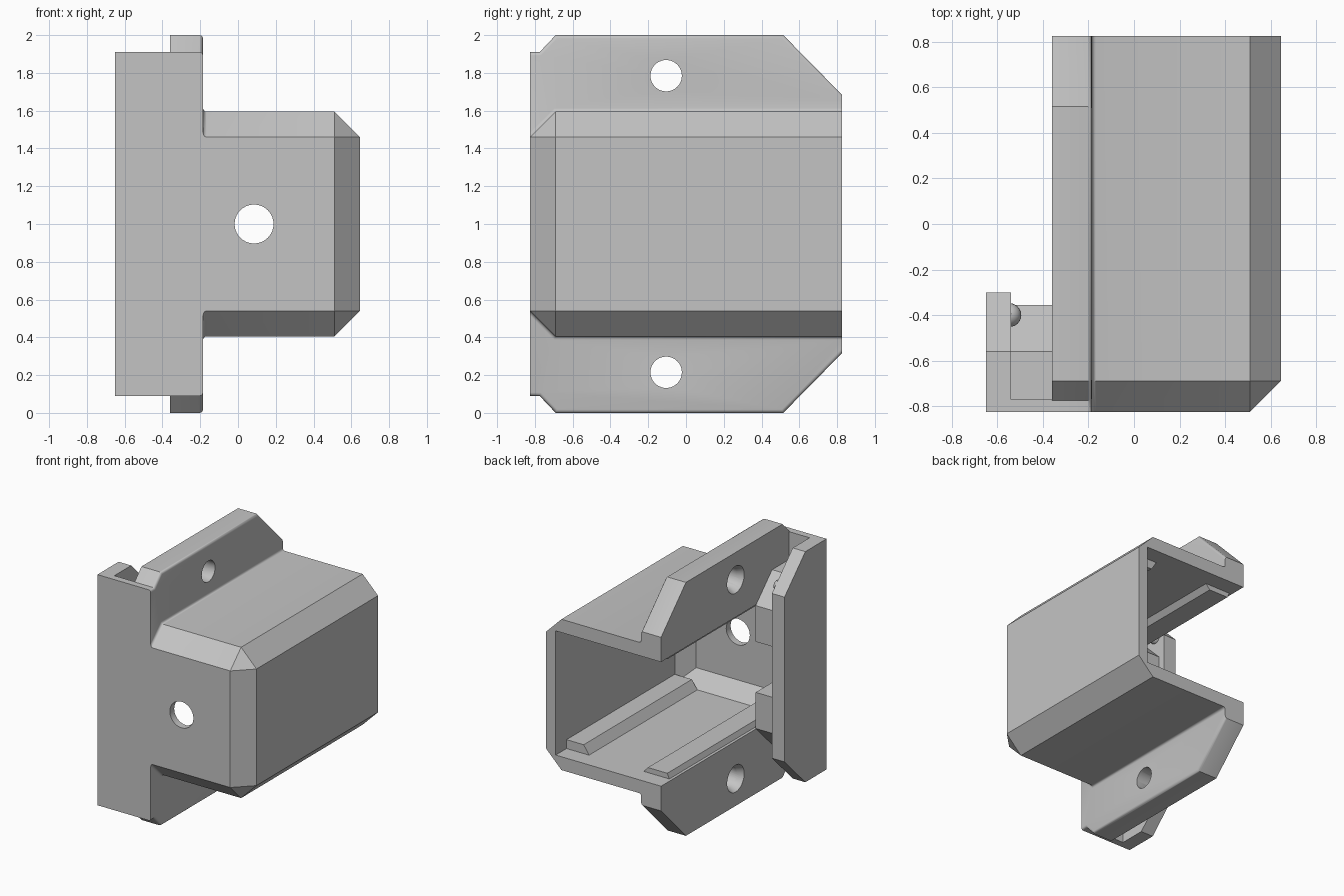
import bpy, bmesh
from mathutils import Matrix, Vector

if "Cube" in bpy.data.objects:
    bpy.data.objects.remove(bpy.data.objects["Cube"], do_unlink=True)

grey = bpy.data.materials.new("light grey plastic")
grey.use_nodes = True
grey.diffuse_color = (0.55, 0.55, 0.55, 1)
grey.node_tree.nodes["Principled BSDF"].inputs["Base Color"].default_value = (0.55, 0.55, 0.55, 1)


def finish(name, bm):
    bmesh.ops.recalc_face_normals(bm, faces=bm.faces)
    mesh = bpy.data.meshes.new(name)
    bm.to_mesh(mesh)
    bm.free()
    mesh.materials.append(grey)
    ob = bpy.data.objects.new(name, mesh)
    bpy.context.collection.objects.link(ob)
    return ob


def prism(name, profile, axis, lo, hi):
    """Extrude a flat profile along x (profile in y, z) or y (profile in x, z)."""
    bm = bmesh.new()
    place = (lambda a, b: (lo, a, b)) if axis == "x" else (lambda a, b: (a, lo, b))
    face = bm.faces.new([bm.verts.new(place(a, b)) for a, b in profile])
    out = bmesh.ops.extrude_face_region(bm, geom=[face])
    step = Vector((hi - lo, 0, 0)) if axis == "x" else Vector((0, hi - lo, 0))
    bmesh.ops.translate(bm, vec=step, verts=[v for v in out["geom"] if isinstance(v, bmesh.types.BMVert)])
    return finish(name, bm)


def chamfered_box(name, lo, hi, chamfer, side):
    """Box with the rims of its front face, and optionally its +x face, cut at 45 degrees."""
    lo, hi = Vector(lo), Vector(hi)
    bm = bmesh.new()
    bmesh.ops.create_cube(bm, size=1, matrix=Matrix.Translation((lo + hi) / 2) @ Matrix.Diagonal((*(hi - lo), 1)))

    def wanted(e):
        mid = (e.verts[0].co + e.verts[1].co) / 2
        left_end = abs(mid.x - lo.x) < 0.001
        front = abs(mid.y - lo.y) < 0.001
        right = abs(mid.x - hi.x) < 0.001
        back = abs(mid.y - hi.y) < 0.001
        return not left_end and not back and (front or (side and right))

    bmesh.ops.bevel(bm, geom=[e for e in bm.edges if wanted(e)], offset=chamfer,
                    segments=1, affect="EDGES")
    return finish(name, bm)


def cone(name, axis, centre, r1, r2, depth):
    bm = bmesh.new()
    rot = Matrix.Rotation(1.5707963, 4, "Y" if axis == "x" else "X")
    bmesh.ops.create_cone(bm, cap_ends=True, segments=40, radius1=r1, radius2=r2,
                          depth=depth, matrix=Matrix.Translation(centre) @ rot)
    return finish(name, bm)


def combine(target, tool, operation):
    mod = target.modifiers.new(operation, "BOOLEAN")
    mod.operation, mod.object, mod.solver = operation, tool, "EXACT"
    bpy.context.view_layer.objects.active = target
    bpy.ops.object.modifier_apply(modifier=mod.name)
    bpy.data.objects.remove(tool, do_unlink=True)


def flip(profile):
    return [(a, 2 - b) for a, b in profile]


# Mounting flange joined to the chamfered housing
half = [(-0.825, 0.09), (-0.775, 0.09), (-0.69, 0), (0.515, 0), (0.825, 0.315)]
housing = prism("housing", half + flip(half)[::-1], "x", -0.36, -0.185)
combine(housing, chamfered_box("shell", (-0.3, -0.825, 0.405), (0.645, 0.825, 1.595), 0.135, True), "UNION")

# Small rounding on the flange rim and where it meets the shell
bm = bmesh.new()
bm.from_mesh(housing.data)
bmesh.ops.dissolve_limit(bm, angle_limit=0.01, verts=bm.verts, edges=bm.edges)
rim = []
for e in bm.edges:
    a, b = (v.co for v in e.verts)
    on_face = abs(a.x + 0.185) < 0.001 and abs(b.x + 0.185) < 0.001
    at_end = abs(a.y - b.y) < 0.001 and abs(abs(a.y) - 0.825) < 0.001
    if on_face and not at_end and len(e.link_faces) == 2:
        rim.append(e)
bmesh.ops.bevel(bm, geom=rim, offset=0.018, segments=3, profile=0.5, affect="EDGES", clamp_overlap=True)
bm.to_mesh(housing.data)
bm.free()

# Hollow interior, open at the back and on the flange side
combine(housing, chamfered_box("hollow", (-0.5, -0.77, 0.51), (0.56, 1, 1.49), 0.11, False), "DIFFERENCE")

# Front cable hole and countersunk flange holes
combine(housing, cone("cable_hole", "y", (0.085, -0.75, 1), 0.103, 0.103, 0.4), "DIFFERENCE")
for z in (0.215, 1.785):
    combine(housing, cone("screw_hole", "x", (-0.27, -0.105, z), 0.083, 0.083, 0.5), "DIFFERENCE")
    combine(housing, cone("countersink", "x", (-0.35, -0.105, z), 0.12, 0.083, 0.08), "DIFFERENCE")

# Front web and the hooked lip beside the flange
prism("front_web", [(-0.54, 0.09), (-0.36, 0.09), (-0.36, 1.91), (-0.54, 1.91)], "y", -0.825, -0.77)
lip_half = [(-0.825, 0.09), (-0.56, 0.09), (-0.3, 0.35)]
prism("hook_lip", lip_half + flip(lip_half)[::-1], "x", -0.65, -0.54)

# Parts repeated at bottom and top
block = [(-0.77, 0.31), (-0.56, 0.31), (-0.355, 0.515), (-0.355, 0.8), (-0.77, 0.8)]
inner_rail = [(0.56, 0.505), (0.56, 0.58), (0.41, 0.58), (0.36, 0.505)]
outer_rail = [(-0.11, 0.505), (-0.15, 0.55), (-0.32, 0.55), (-0.34, 0.505)]
for level, shape in (("lower", list), ("upper", flip)):
    prism(level + "_spacer_block", shape(block), "x", -0.54, -0.36)
    prism(level + "_inner_rail", shape(inner_rail), "y", -0.66, 0.69)
    prism(level + "_outer_rail", shape(outer_rail), "y", -0.66, 0.69)
    # Rounded detent on the inside of the lip
    bm = bmesh.new()
    z = shape([(0, 0.33)])[0][1]
    bmesh.ops.create_uvsphere(bm, u_segments=24, v_segments=12, radius=0.052,
                              matrix=Matrix.Translation((-0.547, -0.4, z)))
    bump = finish(level + "_detent", bm)
    bump.data.shade_smooth()

# Smooth only the gentle curves
bpy.ops.object.select_all(action="DESELECT")
housing.select_set(True)
bpy.context.view_layer.objects.active = housing
bpy.ops.object.shade_smooth_by_angle(angle=0.6)
